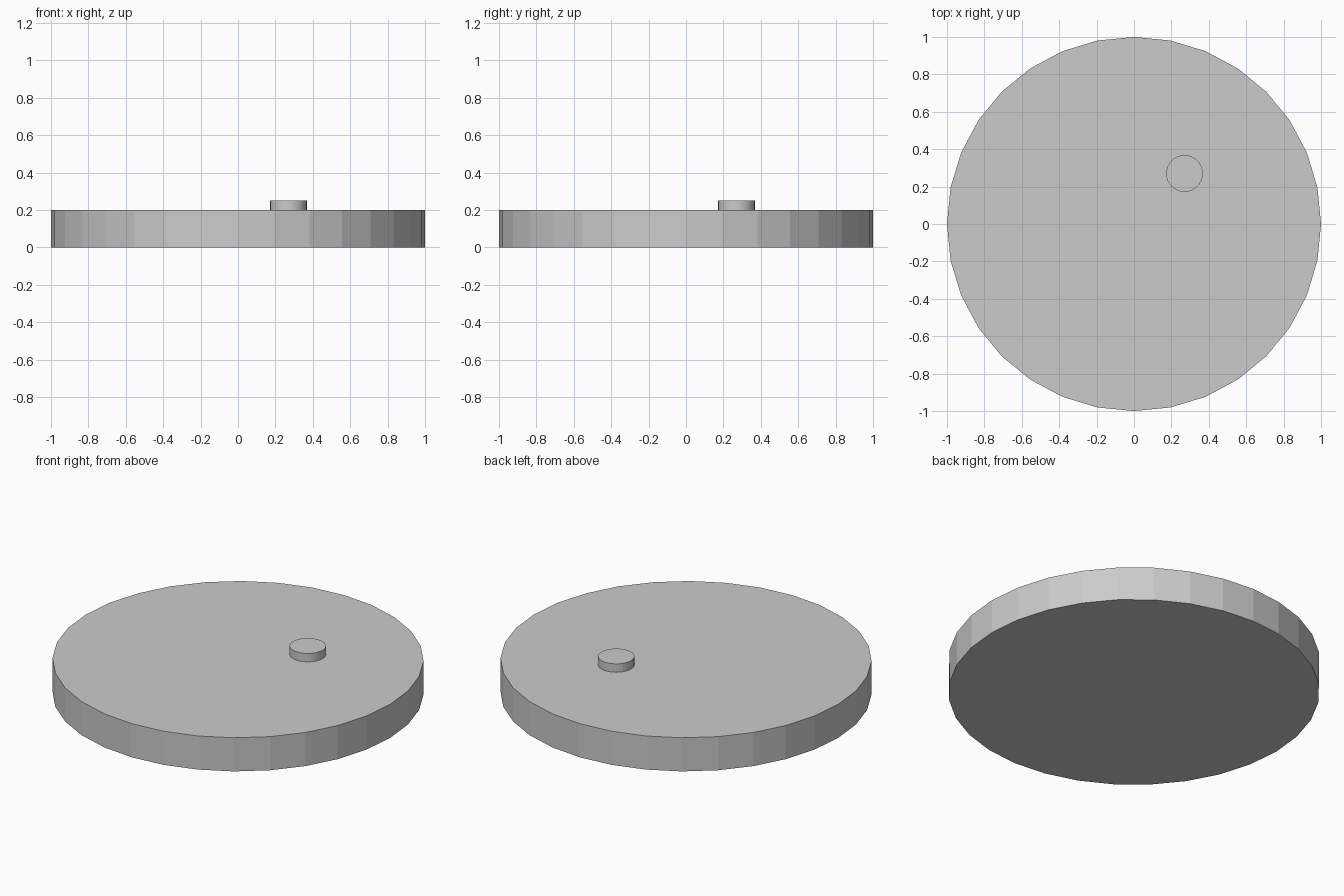
import bpy

if "Cube" in bpy.data.objects:
    bpy.data.objects.remove(bpy.data.objects["Cube"])


def cylinder(name, x, y, z0, z1, radius, sides=32):
    """Upright flat-sided cylinder between heights z0 and z1."""
    bpy.ops.mesh.primitive_cylinder_add(
        vertices=sides, radius=radius, depth=z1 - z0,
        location=(x, y, (z0 + z1) / 2))
    obj = bpy.context.object
    obj.name = name
    return obj


# Wide round base
cylinder("base_disc", 0, 0, 0, 0.2, 1.0)

# Small off-centre stud, seated slightly into the base
cylinder("stud", 0.27, 0.27, 0.19, 0.25, 0.098)
